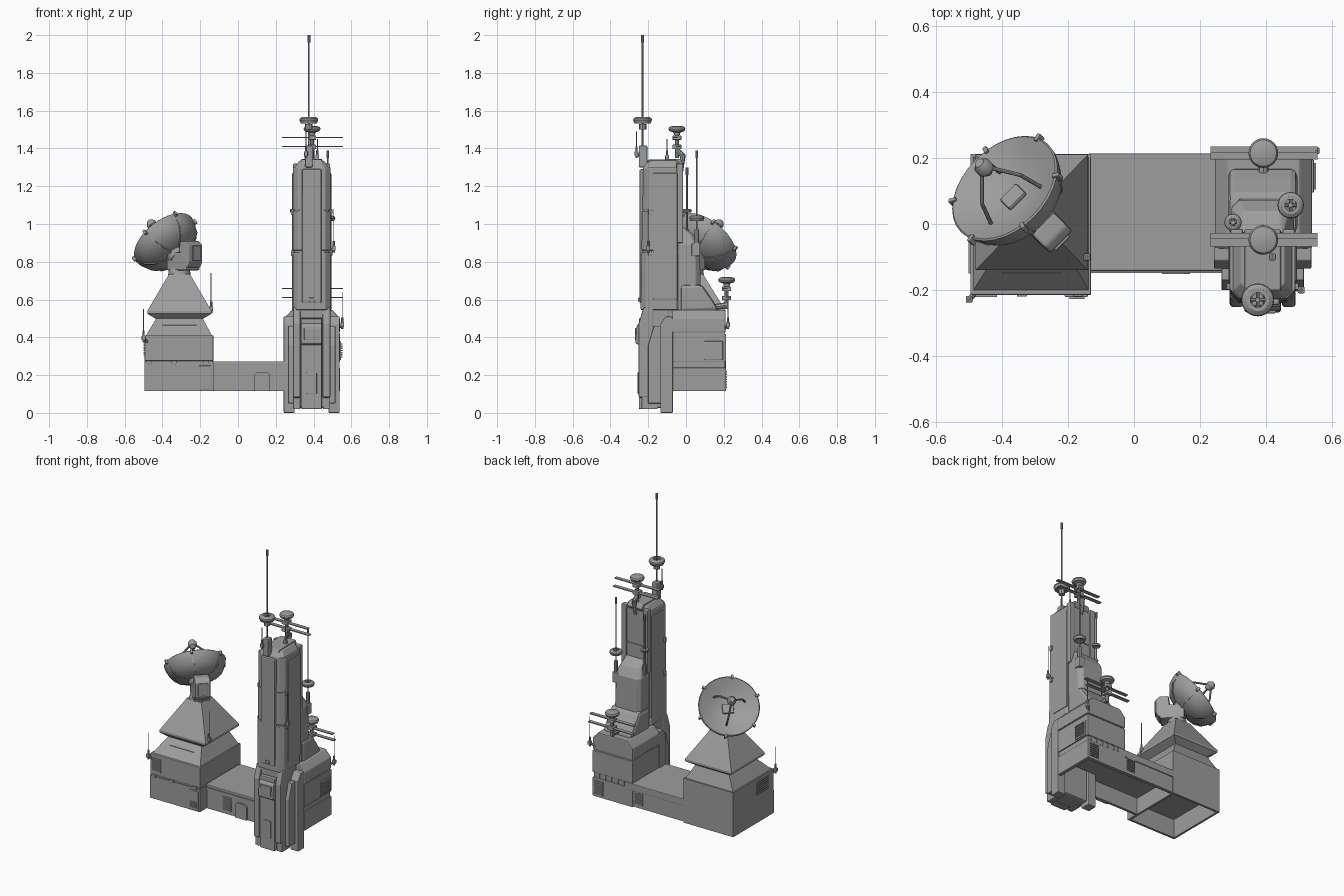
import bpy, bmesh, math
from mathutils import Vector, Matrix

if "Cube" in bpy.data.objects:
    bpy.data.objects.remove(bpy.data.objects["Cube"])

V = Vector
GREY = bpy.data.materials.new("dark_grey")
GREY.diffuse_color = (.34, .34, .34, 1)
GREY.use_nodes = True
GREY.node_tree.nodes["Principled BSDF"].inputs["Base Color"].default_value = GREY.diffuse_color

def finish(name, bm, bevel=0.0, smooth=False, mat=None):
    bmesh.ops.recalc_face_normals(bm, faces=bm.faces)
    me = bpy.data.meshes.new(name)
    bm.to_mesh(me); bm.free()
    me.materials.append(GREY)
    ob = bpy.data.objects.new(name, me)
    bpy.context.collection.objects.link(ob)
    if mat: ob.matrix_world = mat
    if bevel:
        m = ob.modifiers.new("bevel", 'BEVEL')
        m.width, m.segments, m.limit_method = bevel, 2, 'ANGLE'
    if smooth:
        bpy.ops.object.select_all(action='DESELECT')
        bpy.context.view_layer.objects.active = ob
        ob.select_set(True)
        bpy.ops.object.shade_smooth_by_angle(angle=math.radians(35))
    return ob

def loft(name, rings, **kw):
    """Skin equal-length point rings and cap both ends."""
    bm = bmesh.new()
    vs = [[bm.verts.new(p) for p in r] for r in rings]
    n = len(vs[0])
    for a, b in zip(vs, vs[1:]):
        for i in range(n):
            bm.faces.new((a[i], a[(i+1) % n], b[(i+1) % n], b[i]))
    bm.faces.new(vs[0]); bm.faces.new(vs[-1])
    return finish(name, bm, **kw)

def rect(x0, x1, y0, y1, z, c=0.0):
    if not c: return [(x0, y0, z), (x1, y0, z), (x1, y1, z), (x0, y1, z)]
    return [(x0+c, y0, z), (x1-c, y0, z), (x1, y0+c, z), (x1, y1-c, z),
            (x1-c, y1, z), (x0+c, y1, z), (x0, y1-c, z), (x0, y0+c, z)]

def box(name, x0, x1, y0, y1, z0, z1, **kw):
    return loft(name, [rect(x0, x1, y0, y1, z0), rect(x0, x1, y0, y1, z1)], **kw)

def side_prism(name, prof, x0, x1, **kw):
    return loft(name, [[(x, y, z) for y, z in prof] for x in (x0, x1)], **kw)

def front_prism(name, prof, y0, y1, **kw):
    return loft(name, [[(x, y, z) for x, z in prof] for y in (y0, y1)], **kw)

def lathe(name, prof, mat, n=24, smooth=True):
    bm = bmesh.new()
    vs = [bm.verts.new((r, 0, h)) for r, h in prof]
    es = [bm.edges.new(e) for e in zip(vs, vs[1:])]
    bmesh.ops.spin(bm, geom=vs+es, cent=(0, 0, 0), axis=(0, 0, 1), angle=math.tau, steps=n)
    bmesh.ops.remove_doubles(bm, verts=bm.verts, dist=1e-5)
    return finish(name, bm, smooth=smooth, mat=mat)

def rod(name, a, b, r, n=8):
    a, b = V(a), V(b); d = b - a
    mat = Matrix.Translation(a) @ d.to_track_quat('Z', 'Y').to_matrix().to_4x4()
    return lathe(name, [(0, 0), (r, 0), (r, d.length), (0, d.length)], mat, n)

def vent(name, a0, a1, z0, z1, at, axis, out, n=7):
    """Louvre slats on a wall facing along axis x or y."""
    h = (z1 - z0) / n
    for i in range(n):
        z = z0 + i*h
        lo, hi = sorted((at - out*.004, at + out*.006))
        ext = (a0, a1, lo, hi) if axis == 'y' else (lo, hi, a0, a1)
        box(name, *ext, z + h*.2, z + h*.8)

def whip(name, x, y, z0, z1, dx=0.0, dy=0.0):
    rod(name, (x, y, z0 + .03), (x, y, z1), .0025, 6)
    rod(name + "_base", (x, y, z0), (x, y, z0 + .06), .006)
    box(name + "_clamp", x-.01, x+.01, y-.01, y+.01, z0+.01, z0+.035, bevel=.003)
    if dx or dy: rod(name + "_bracket", (x, y, z0+.02), (x+dx, y+dy, z0), .008)

def ring_mast(name, x, y, z0, z1, zd, R):
    rod(name, (x, y, z0), (x, y, z1), .0045)
    rod(name + "_tip", (x, y, z1-.04), (x, y, z1), .0075)
    t = R * .35
    lathe(name + "_ring", [(R*.45, -t*.4), (R*.6, -t), (R*.85, -t), (R, 0), (R*.95, t*.5),
          (R*.7, t), (R*.45, t), (R*.45, -t*.4)], Matrix.Translation((x, y, zd)))
    for s in (0, 1):
        d = V((math.cos(s*1.57), math.sin(s*1.57), 0)) * R*.6
        rod(name + "_spoke", V((x, y, zd)) - d, V((x, y, zd)) + d, .005)

def yagi(name, x, y, z):
    """Mushroom dome above two long flat crossbars."""
    lathe(name + "_dome", [(0, -.03), (.015, -.03), (.018, -.015), (.04, -.008), (.045, .004),
          (.04, .014), (.02, .02), (0, .02)], Matrix.Translation((x, y, z)))
    rod(name + "_stem", (x, y, z-.15), (x, y, z), .011)
    for dz, dy in ((-.042, -.008), (-.09, .008)):
        box(name + "_bar", x-.16, x+.165, y+dy-.012, y+dy+.012, z+dz-.003, z+dz+.003)
        box(name + "_clamp", x-.022, x+.022, y-.024, y+.024, z+dz-.013, z+dz+.01, bevel=.004)

# Left equipment block, open underneath, plain at the back and left
box("block_front_wall", -.495, -.13, -.215, -.2, .115, .265)
box("block_right_wall", -.145, -.13, -.205, .2, .115, .265)
box("block_back_wall", -.495, -.13, .197, .212, .115, .41)
box("block_left_wall", -.496, -.482, -.21, .21, .115, .41)
box("block_core", -.49, -.135, -.208, .205, .24, .30)
box("block_upper", -.494, -.13, -.215, .21, .275, .41, bevel=.004)
loft("block_shoulder", [rect(-.49, -.135, -.205, .205, .405), rect(-.43, -.19, -.11, .165, .505)])
loft("pyramid_roof", [rect(-.43, -.19, -.11, .165, .495), rect(-.48, -.14, -.14, .21, .525),
     rect(-.48, -.14, -.14, .21, .54), rect(-.365, -.255, -.02, .09, .735)])
box("shoulder_panel", -.40, -.22, -.15, -.12, .455, .465)
vent("block_front_vent", -.48, -.415, .30, .39, -.215, 'y', -1)
vent("block_side_vent", -.15, -.03, .30, .39, -.495, 'x', -1)
vent("block_low_vent", -.195, -.15, .135, .18, -.222, 'y', -1, 4)
box("block_hatch", -.21, -.14, -.222, -.2, .12, .25, bevel=.004)
for x in (-.47, -.34, -.17):
    box("block_latch", x-.015, x+.015, -.22, -.2, .255, .275, bevel=.003)

# Dish pedestal and gimbal
lathe("pedestal", [(0, 0), (.06, 0), (.055, .03), (.045, .05), (0, .05)], Matrix.Translation((-.31, .035, .73)))
turn = Matrix.Translation((-.305, .03, .80)) @ Matrix.Rotation(math.radians(-45), 4, 'Z')
front_prism("gimbal_yoke", [(-.055, -.045), (.095, -.045), (.095, .03), (.05, .05), (-.03, .05), (-.055, .02)],
            -.05, .05, bevel=.006, mat=turn)
front_prism("gimbal_gearbox", [(.03, -.03), (.105, -.03), (.12, .0), (.12, .09), (.095, .11), (.04, .11)],
            -.048, .048, bevel=.008, mat=turn)
box("gearbox_plate", .11, .127, -.03, .03, .005, .085, bevel=.003, mat=turn)

# Dish
n = V((-.53, .53, .66)).normalized()
D = Matrix.Translation((-.394, .11, .92)) @ n.to_track_quat('Z', 'Y').to_matrix().to_4x4()
lathe("dish", [(0, -.062), (.05, -.057), (.1, -.042), (.145, -.02), (.183, 0), (.188, -.004), (.185, -.022),
      (.165, -.068), (.127, -.1), (.07, -.122), (0, -.128)], D, 32)
lathe("dish_hub", [(0, -.15), (.05, -.15), (.06, -.115), (0, -.11)], D, 12)
box("dish_feed_plate", -.035, .035, -.03, .03, -.063, -.045, bevel=.006, mat=D)
lathe("feed_horn", [(0, .085), (.012, .085), (.027, .105), (.027, .125), (.015, .142), (0, .142)], D, 16)
for k in range(6):
    M = D @ Matrix.Rotation(k*math.tau/6 + .3, 4, 'Z')
    box("dish_clip", .175, .2, -.007, .007, -.024, .004, bevel=.003, mat=M)
    front_prism("dish_rib", [(.05, -.13), (.127, -.106), (.167, -.073), (.18, -.03), (.17, -.03), (.12, -.09), (.05, -.115)],
                -.005, .005, mat=M)
    if k % 2 == 0:
        rod("feed_leg", M @ V((.11, 0, -.038)), M @ V((.085, 0, .04)), .006)
        rod("feed_leg", M @ V((.085, 0, .04)), M @ V((.015, 0, .11)), .006)

# Bridge, hollow underneath
box("bridge_deck", -.14, .30, -.142, .213, .225, .272, bevel=.004)
box("bridge_front_wall", -.14, .30, -.142, -.125, .115, .25)
box("bridge_back_wall", -.14, .30, .185, .207, .12, .255)
box("bridge_lip", -.14, .30, -.148, -.13, .242, .256)
vent("bridge_vent", -.01, .05, .135, .23, -.142, 'y', -1)
vent("bridge_back_vent", .17, .23, .14, .23, .207, 'y', 1)
front_prism("bridge_door", [(.085, .115), (.17, .115), (.17, .2), (.155, .215), (.1, .215), (.085, .2)], -.152, -.13)

# Tower base
box("base_core", .295, .485, -.225, -.085, .025, .56, bevel=.012)
box("base_front_panel", .335, .445, -.25, -.2, .02, .50, bevel=.006)
for s in (-1, 1):
    X = lambda a, b: sorted((.39 + s*a, .39 + s*b))
    side_prism("front_pillar", [(-.252, .08), (-.252, .47), (-.225, .56), (-.17, .56), (-.17, .08)], *X(.058, .1), bevel=.01)
    box("front_foot", *X(.06, .098), -.235, -.15, .02, .1, bevel=.004)
    side_prism("side_leg", [(-.135, 0), (-.135, .47), (-.11, .51), (-.07, .51), (-.07, 0)], *X(.09, .148), bevel=.004)
    side_prism("leg_inner", [(-.2, .05), (-.2, .36), (-.17, .46), (-.12, .46), (-.12, .05)], *X(.09, .125), bevel=.004)
    # Shaft side rails and fittings
    box("shaft_side_plate", *X(.09, .104), -.175, -.045, .60, 1.27, bevel=.005)
    box("back_rail", *X(.06, .098), -.05, -.015, .9, 1.32, bevel=.006)
    for z in (.83, 1.05):
        box("shaft_fitting", *X(.095, .109), -.2, -.18, z, z+.03, bevel=.003)
side_prism("front_window", [(-.235, .35), (-.268, .37), (-.262, .46), (-.235, .49)], .335, .445, bevel=.006)
box("window_glass", .35, .43, -.271, -.25, .385, .45, bevel=.003)
box("front_door", .363, .417, -.256, -.24, .10, .215, bevel=.003)

# Tower shaft in stacked sections
for z0, z1, y0 in ((.545, .85, -.24), (.86, 1.07, -.235), (1.073, 1.3, -.23)):
    loft("shaft_section", [rect(.29, .49, y0, -.025, z0, .028), rect(.29, .49, y0+.003, -.025, z1, .028)], bevel=.005)
loft("shaft_core", [rect(.3, .48, -.228, -.03, .5, .025), rect(.3, .48, -.228, -.03, 1.3, .025),
     rect(.325, .455, -.2, -.035, 1.335, .02)], bevel=.004)
box("shaft_front_strip", .338, .442, -.246, -.2, .58, 1.29, bevel=.008)
box("shaft_lamp", .375, .405, -.254, -.24, .59, .61, bevel=.003)
side_prism("shaft_cap", [(-.215, 1.31), (-.2, 1.34), (-.03, 1.345), (-.015, 1.32), (-.03, 1.3)], .335, .445, bevel=.005)

# Rear modules
loft("rear_mid_module", [rect(.295, .485, -.06, .08, .54, .025), rect(.295, .485, -.06, .073, .89, .025),
     rect(.315, .465, -.06, .04, .945, .02), rect(.325, .455, -.06, -.015, .985, .01)], bevel=.005)
box("mast_bracket", .45, .492, .03, .075, .83, .90, bevel=.006)
side_prism("rear_cap", [(-.03, .53), (-.03, .68), (.085, .68), (.14, .6), (.175, .54)], .285, .495, bevel=.02)
front_prism("rear_upper_box", [(.245, .425), (.54, .425), (.54, .5), (.5, .545), (.285, .545), (.245, .5)], -.075, .21, bevel=.006)
box("rear_middle_box", .245, .54, -.07, .212, .272, .418, bevel=.004)
box("rear_core", .252, .533, -.07, .204, .225, .5)
# Lower rear skirt: walls around an open underside
box("rear_skirt_back", .245, .54, .185, .212, .115, .24, bevel=.004)
box("rear_skirt_side", .515, .54, -.07, .212, .115, .24, bevel=.004)
box("rear_vent_frame", .53, .546, .095, .195, .28, .38, bevel=.004)
vent("rear_side_vent", .105, .185, .29, .37, .546, 'x', 1)
vent("rear_back_vent", .46, .525, .13, .225, .212, 'y', 1)
for k in range(6):
    x = .265 + k*.045
    box("rear_clip", x, x+.02, .19, .209, .24, .272)

# Masts and antennas
ring_mast("main_mast", .375, -.23, 1.33, 2.0, 1.55, .05)
box("main_mast_base", .355, .395, -.25, -.205, 1.30, 1.415, bevel=.006)
rod("main_mast_collar", (.375, -.23, 1.5), (.375, -.23, 1.53), .02)
ring_mast("side_mast", .475, .057, .90, 1.39, 1.03, .04)
rod("side_mast_socket", (.475, .057, .85), (.475, .057, .97), .012)
ring_mast("short_mast", .30, .005, .93, 1.30, 1.07, .026)
rod("short_mast_socket", (.31, .0, .85), (.30, .005, .97), .012)
yagi("top_array", .392, -.048, 1.50)
rod("top_array_brace", (.392, -.048, 1.39), (.392, -.015, 1.36), .014)
rod("top_array_brace", (.392, -.015, 1.37), (.392, -.03, 1.27), .014)
yagi("rear_array", .392, .215, .70)
rod("rear_array_brace", (.392, .215, .57), (.392, .15, .56), .016)
whip("corner_whip", -.5, -.228, .375, .55, .02, .02)
whip("pyramid_whip", -.142, -.10, .53, .74, -.02, .0)
whip("rear_whip", .552, .222, .445, .64, -.03, -.02)
whip("shaft_whip", .507, -.2, .85, 1.08, -.03, .01)
whip("top_front_whip", .36, -.262, 1.35, 1.49, .0, .04)
whip("top_rear_whip", .42, -.1, 1.33, 1.45)
